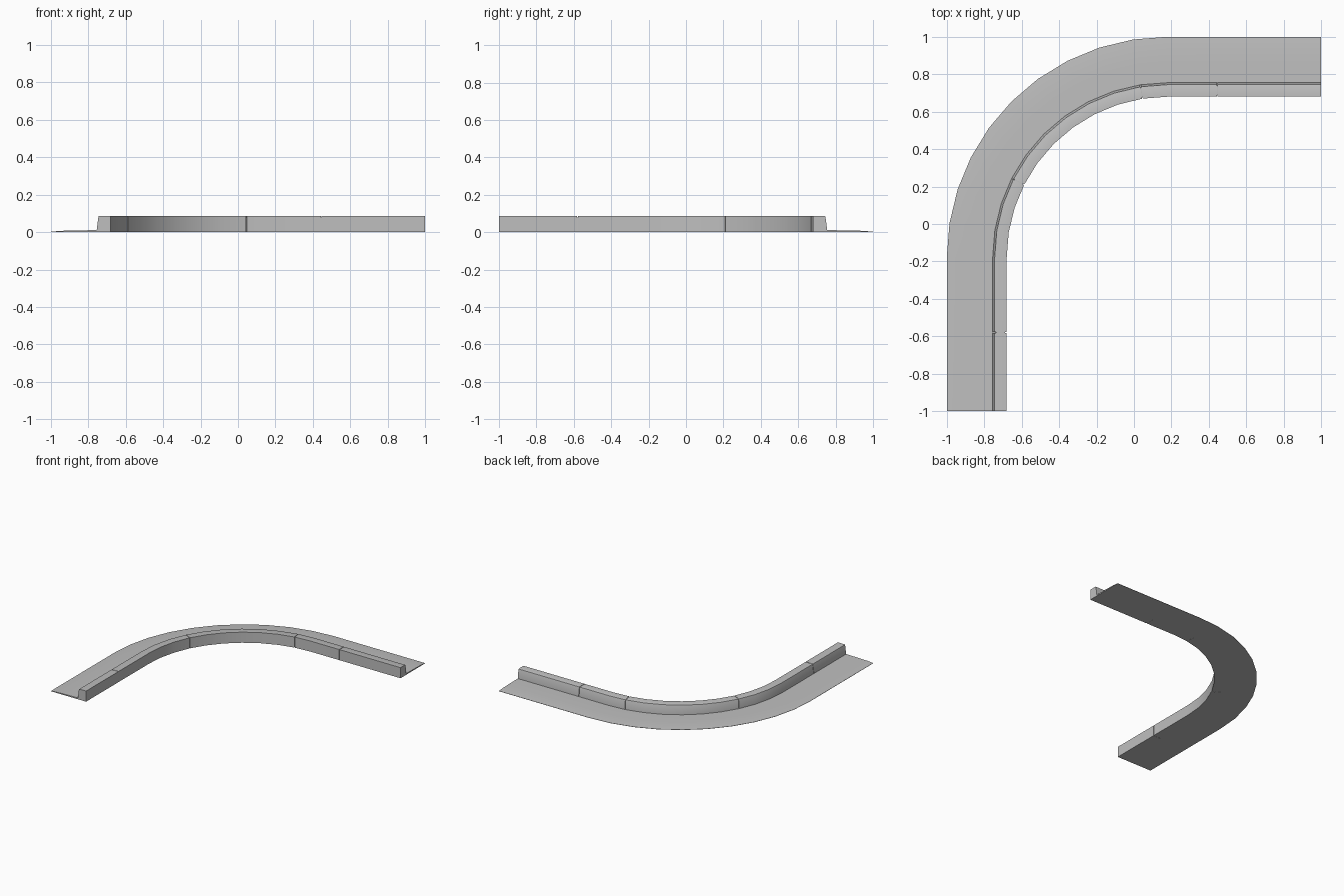
import bpy
import bmesh
from math import sin, cos, radians
from mathutils import Vector

cube = bpy.data.objects.get("Cube")
if cube:
    bpy.data.objects.remove(cube)

concrete = bpy.data.materials.new("grey concrete")
concrete.use_nodes = True
GREY = (0.52, 0.52, 0.52, 1)
concrete.diffuse_color = GREY
concrete.node_tree.nodes["Principled BSDF"].inputs["Base Color"].default_value = GREY

CENTRE = Vector((0.18, -0.18, 0))  # centre of the bend
STEPS = 10                         # facets round the quarter turn


# A station is a point on the centre line of the turn and an outward direction
def arc(i):
    a = radians(90 * i / STEPS)
    return CENTRE.copy(), Vector((-sin(a), cos(a), 0))


def back_arm(x):
    return Vector((x, CENTRE.y, 0)), Vector((0, 1, 0))


def side_arm(y):
    return Vector((CENTRE.x, y, 0)), Vector((-1, 0, 0))


def shifted(station, amount):
    origin, out = station
    return origin + Vector((-out.y, out.x, 0)) * amount, out


def sweep(name, profile, stations):
    """Sweep a closed (radius, height) profile through the stations."""
    bm = bmesh.new()
    rings = [[bm.verts.new(o + d * r + Vector((0, 0, z))) for r, z in profile]
             for o, d in stations]
    n = len(profile)
    for a, b in zip(rings, rings[1:]):
        for i in range(n):
            j = (i + 1) % n
            bm.faces.new((a[i], a[j], b[j], b[i]))
    bm.faces.new(rings[0])
    bm.faces.new(rings[-1])
    bmesh.ops.recalc_face_normals(bm, faces=bm.faces)
    mesh = bpy.data.meshes.new(name)
    bm.to_mesh(mesh)
    bm.free()
    mesh.materials.append(concrete)
    obj = bpy.data.objects.new(name, mesh)
    bpy.context.collection.objects.link(obj)
    bpy.ops.object.select_all(action='DESELECT')
    obj.select_set(True)
    bpy.context.view_layer.objects.active = obj
    bpy.ops.object.shade_smooth_by_angle(angle=radians(30))
    return obj


bend = [arc(i) for i in range(STEPS + 1)]

# Gutter apron, thinning towards its outer edge
gutter = [(0.93, 0), (1.18, 0), (1.18, 0.002), (1.13, 0.007),
          (1.05, 0.009), (0.93, 0.011)]
sweep("gutter", gutter, [back_arm(1)] + bend + [side_arm(-1)])

# Curb stones with a sloped outer face and a softened top edge
curb = [(0.86, 0), (0.935, 0), (0.935, 0.011), (0.926, 0.08),
        (0.924, 0.085), (0.919, 0.087), (0.86, 0.087)]
GAP = 0.002
pieces = [
    [back_arm(1), back_arm(0.445)],
    [back_arm(0.445)] + bend[:2],
    bend[1:8],
    bend[7:] + [side_arm(-0.58)],
    [side_arm(-0.58), side_arm(-1)],
]
for k, stations in enumerate(pieces):
    stations = list(stations)
    if k > 0:
        stations[0] = shifted(stations[0], GAP)
    if k < len(pieces) - 1:
        stations[-1] = shifted(stations[-1], -GAP)
    sweep(f"curb_stone_{k + 1}", curb, stations)

# Recessed mortar filling the joints
mortar = [(0.868, 0.001), (0.926, 0.001), (0.917, 0.079), (0.868, 0.079)]
sweep("joint_mortar", mortar, [back_arm(0.99)] + bend + [side_arm(-0.99)])
